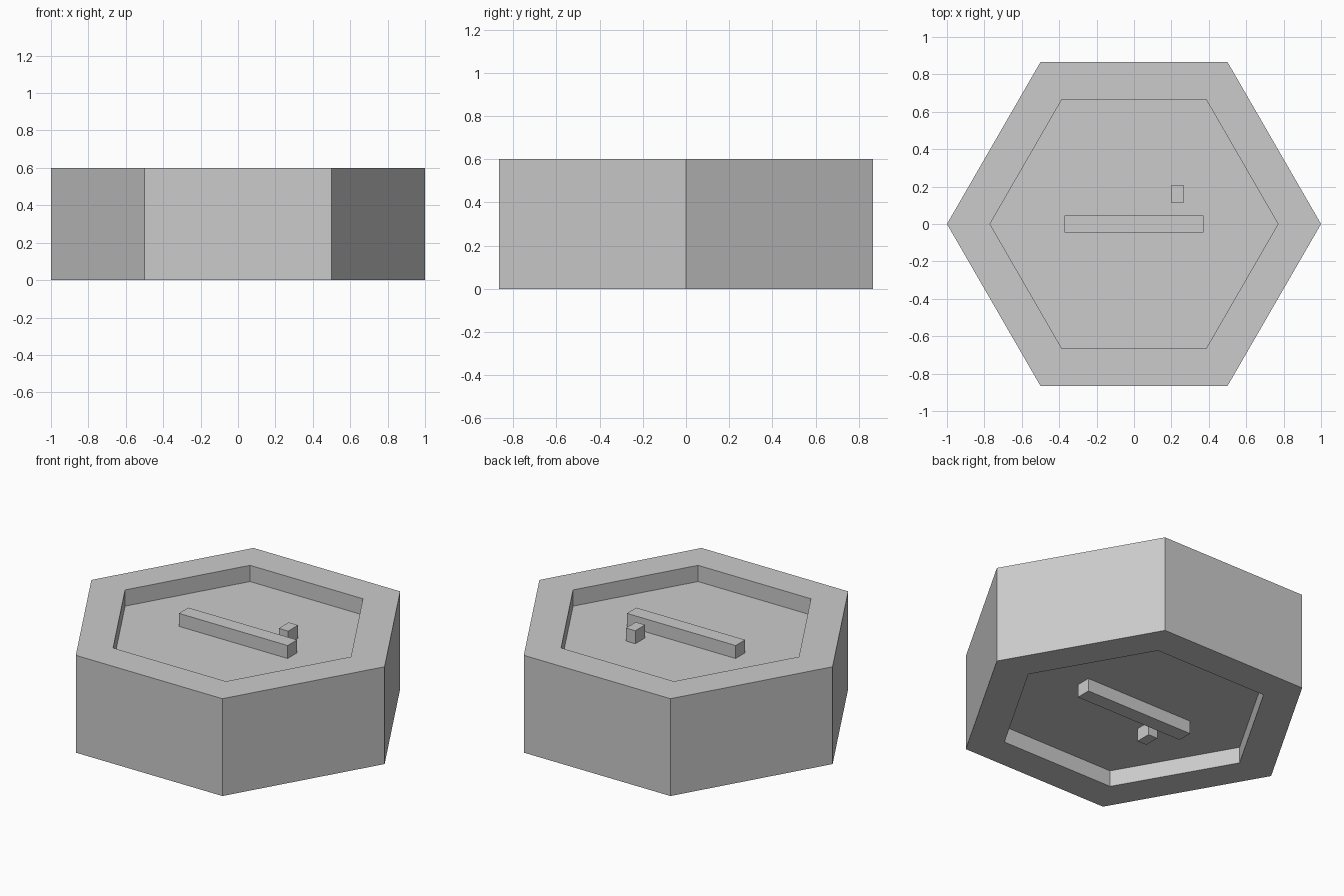
import bpy, bmesh
from math import cos, sin, pi

if "Cube" in bpy.data.objects:
    bpy.data.objects.remove(bpy.data.objects["Cube"])

H = 0.6        # overall height
FLOOR = 0.1    # recess depth
RAISE = 0.08   # height of raised marks above the recess floor


def finish(name, bm):
    bmesh.ops.recalc_face_normals(bm, faces=bm.faces[:])
    me = bpy.data.meshes.new(name)
    bm.to_mesh(me)
    bm.free()
    ob = bpy.data.objects.new(name, me)
    bpy.context.collection.objects.link(ob)
    return ob


def box(name, center, size):
    bm = bmesh.new()
    bmesh.ops.create_cube(bm, size=1)
    bmesh.ops.scale(bm, vec=size, verts=bm.verts[:])
    bmesh.ops.translate(bm, vec=center, verts=bm.verts[:])
    return finish(name, bm)


# Hexagonal body: profile (radius, z) swept in six steps, recessed on both faces
profile = [(0.77, H - FLOOR), (0.77, H), (1, H), (1, 0), (0.77, 0), (0.77, FLOOR)]
bm = bmesh.new()
rings = [[bm.verts.new((r * cos(i * pi / 3), r * sin(i * pi / 3), z)) for i in range(6)]
         for r, z in profile]
for a, b in zip(rings, rings[1:]):
    for i in range(6):
        j = (i + 1) % 6
        bm.faces.new((a[i], a[j], b[j], b[i]))
bm.faces.new(rings[0])
bm.faces.new(rings[-1])
finish("hex_body", bm)

# Raised bar and small block in each recess; the lower pair is flipped through the centre
for side, s in (("top", 1), ("bottom", -1)):
    z = H / 2 + s * (H / 2 - FLOOR + RAISE / 2)
    box(side + "_bar", (0, 0, z), (0.742, 0.092, RAISE))
    box(side + "_block", (s * 0.232, s * 0.16, z), (0.064, 0.096, RAISE))
